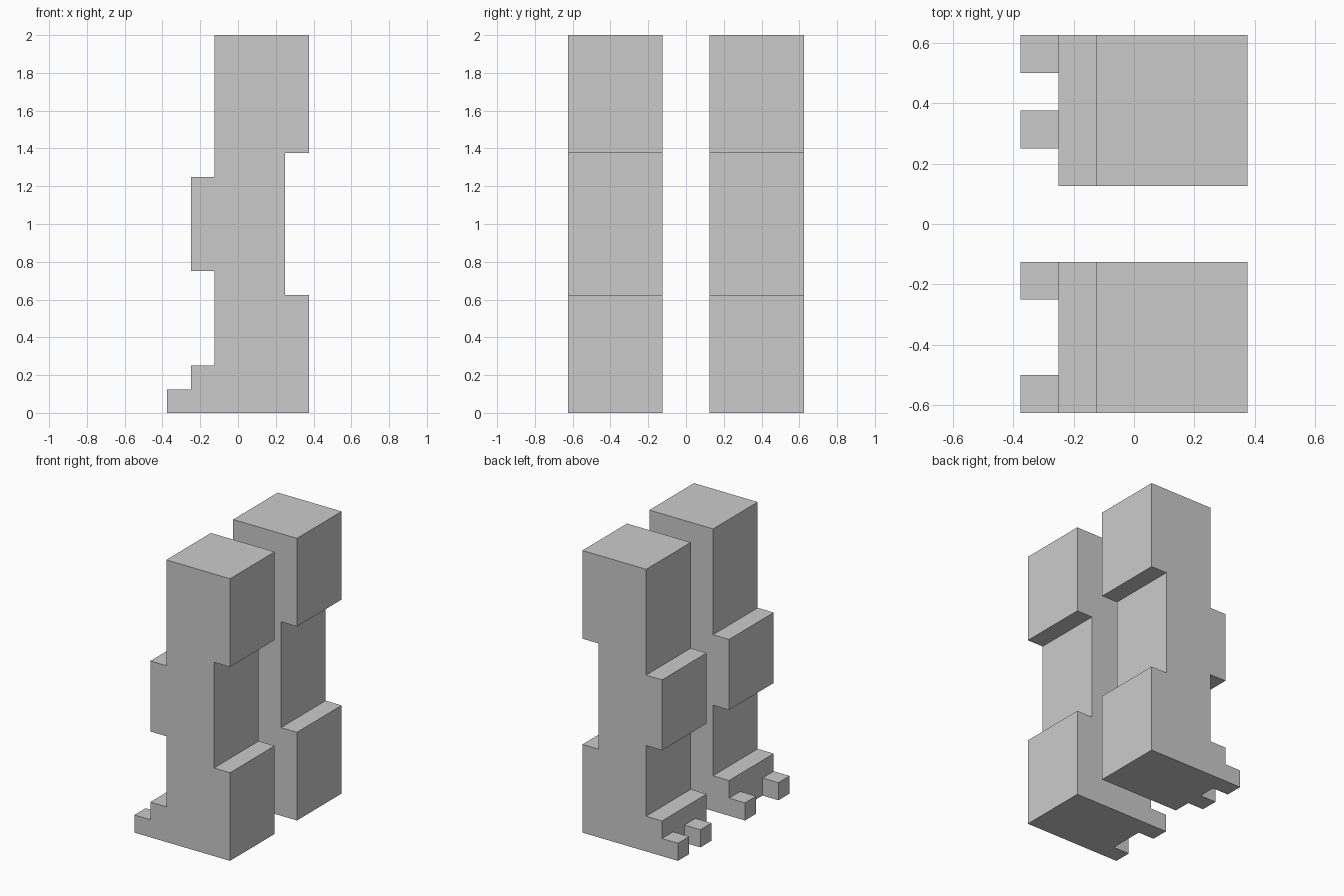
import bpy
import bmesh
from mathutils import Vector

if "Cube" in bpy.data.objects:
    bpy.data.objects.remove(bpy.data.objects["Cube"])

# Leg side profile (x, z), without the toes
PROFILE = [(-0.25, 0), (0.375, 0), (0.375, 0.625), (0.25, 0.625),
           (0.25, 1.375), (0.375, 1.375), (0.375, 2), (-0.125, 2),
           (-0.125, 1.25), (-0.25, 1.25), (-0.25, 0.75), (-0.125, 0.75),
           (-0.125, 0.25), (-0.25, 0.25)]
TOE = 0.125  # toe width, height and length


def cut(bm, co, no):
    bmesh.ops.bisect_plane(bm, geom=bm.verts[:] + bm.edges[:] + bm.faces[:],
                           dist=1e-5, plane_co=co, plane_no=no)


def make_leg(name, y0, y1, toe_starts):
    bm = bmesh.new()
    # Leg body: profile pushed along y
    side = bm.faces.new([bm.verts.new((x, y0, z)) for x, z in PROFILE])
    ext = bmesh.ops.extrude_face_region(bm, geom=[side], use_keep_orig=True)
    bmesh.ops.translate(bm, vec=(0, y1 - y0, 0),
                        verts=[v for v in ext["geom"] if isinstance(v, bmesh.types.BMVert)])
    bmesh.ops.recalc_face_normals(bm, faces=bm.faces[:])

    # Toes: divide the foot wall, then pull out the toe faces
    cut(bm, (0, 0, TOE), (0, 0, 1))
    for y in toe_starts:
        for edge in (y, y + TOE):
            if y0 < edge < y1:
                cut(bm, (0, edge, 0), (0, 1, 0))
    toes = []
    for f in bm.faces:
        c = f.calc_center_median()
        if (abs(c.x + 0.25) < 1e-4 and f.normal.x < -0.9 and c.z < TOE
                and any(y < c.y < y + TOE for y in toe_starts)):
            toes.append(f)
    out = bmesh.ops.extrude_discrete_faces(bm, faces=toes)
    bmesh.ops.translate(bm, vec=Vector((-TOE, 0, 0)),
                        verts=list({v for f in out["faces"] for v in f.verts}))

    # Clean up flat edges
    bmesh.ops.remove_doubles(bm, verts=bm.verts[:], dist=1e-5)
    bmesh.ops.dissolve_limit(bm, angle_limit=0.01, verts=bm.verts[:], edges=bm.edges[:])
    bmesh.ops.recalc_face_normals(bm, faces=bm.faces[:])
    mesh = bpy.data.meshes.new(name)
    bm.to_mesh(mesh)
    bm.free()
    obj = bpy.data.objects.new(name, mesh)
    bpy.context.collection.objects.link(obj)


# The two legs differ only in toe placement
make_leg("front_leg", -0.625, -0.125, (-0.625, -0.25))
make_leg("back_leg", 0.125, 0.625, (0.25, 0.5))
